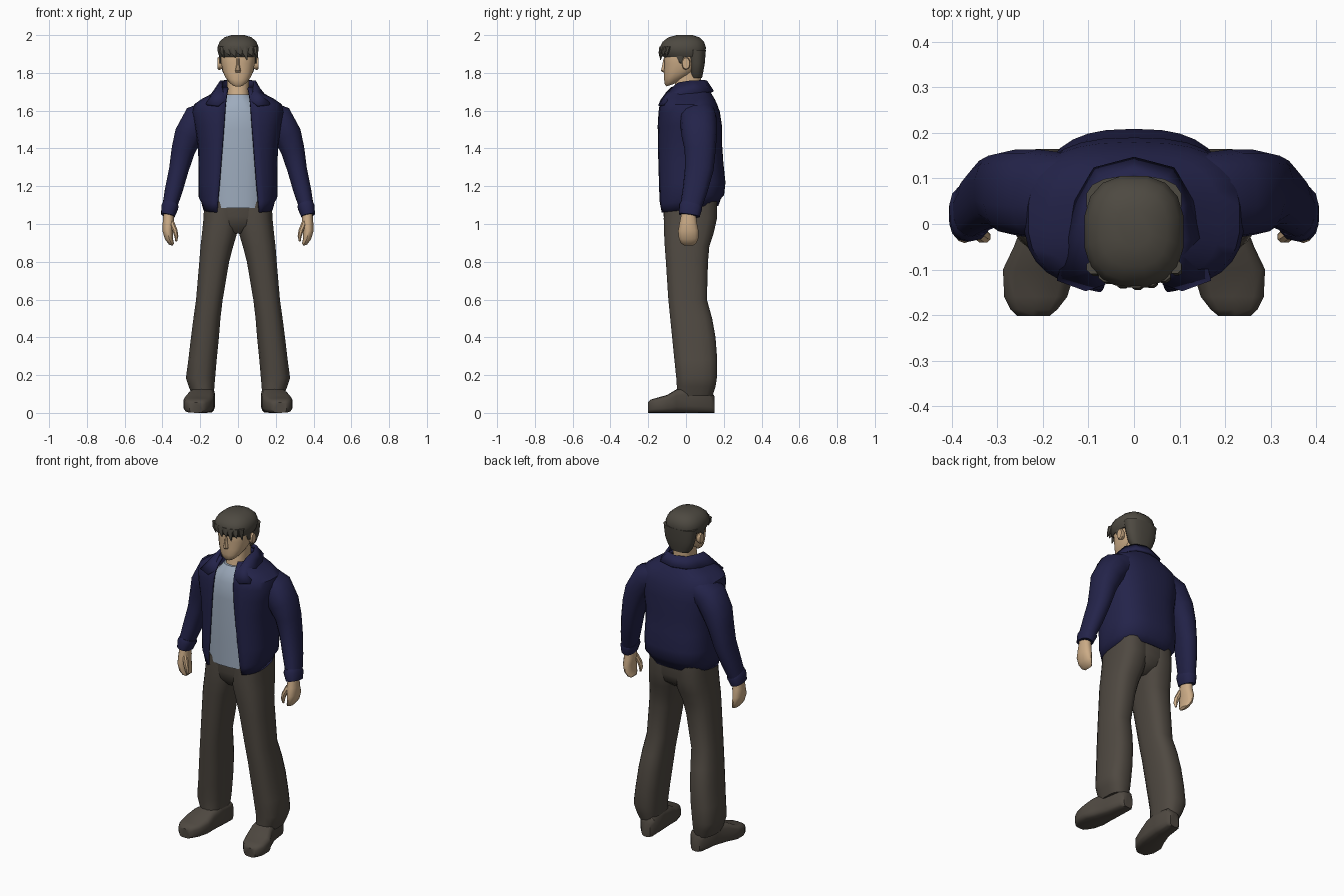
import bpy, bmesh, math
from mathutils import Vector


def material(name, rgb):
    m = bpy.data.materials.new(name)
    m.diffuse_color = (*rgb, 1)
    return m


NAVY = material("navy_cloth", (0.017, 0.017, 0.068))
BROWN = material("brown_cloth", (0.078, 0.066, 0.053))
HAIR = material("dark_hair", (0.075, 0.067, 0.053))
SKIN = material("skin", (0.60, 0.41, 0.24))
SHIRT = material("pale_blue_shirt", (0.34, 0.41, 0.51))


def power(v, p):
    return math.copysign(abs(v) ** p, v)


def oval(c, u, v, p=0.85, n=14):
    """Superellipse ring around c with half axes u and v."""
    c, u, v = Vector(c), Vector(u), Vector(v)
    angles = [2 * math.pi * (i + 0.5) / n for i in range(n)]
    return [c + u * power(math.cos(a), p) + v * power(math.sin(a), p) for a in angles]


def level(z, x0, x1, yf, yb, tilt=0, p=0.8, n=16):
    """Near-horizontal ring; tilt raises it towards the back."""
    ring = oval(((x0 + x1) / 2, (yf + yb) / 2, z), ((x1 - x0) / 2, 0, 0), (0, (yb - yf) / 2, 0), p, n)
    for q in ring:
        q.z += tilt * (q.y - yf)
    return ring


def arc(z, w, yf, yb, gap, tilt=0, p=0.75, n=28):
    """Horizontal ring left open at the front by half width gap."""
    a = math.acos((gap / w) ** (1 / p))
    pts = []
    for i in range(n + 1):
        t = -a + (math.pi + 2 * a) * i / n
        y = (yf + yb) / 2 + (yb - yf) / 2 * power(math.sin(t), p)
        pts.append(Vector((w * power(math.cos(t), p), y, z + tilt * (y - yf))))
    return pts


def tube(path, p=0.9, n=14):
    """Rings across a path of (centre, half width, half depth along y)."""
    cs = [Vector(q[0]) for q in path]
    rings = []
    for i, (c, ra, rb) in enumerate(path):
        t = (cs[min(i + 1, len(cs) - 1)] - cs[max(i - 1, 0)]).normalized()
        side = Vector((0, 1, 0)).cross(t).normalized()
        rings.append(oval(c, side * ra, t.cross(side) * rb, p, n))
    return rings


def loft(name, rings, mat, closed=True, mirror=False, thick=0, angle=40):
    bm = bmesh.new()
    for s in ((1, -1) if mirror else (1,)):
        rows = [[bm.verts.new((q[0] * s, q[1], q[2])) for q in r] for r in rings]
        n = len(rows[0])
        for a, b in zip(rows, rows[1:]):
            for j in range(n if closed else n - 1):
                k = (j + 1) % n
                bm.faces.new((a[j], a[k], b[k], b[j]))
        if closed:
            bm.faces.new(rows[0])
            bm.faces.new(rows[-1])
    bmesh.ops.recalc_face_normals(bm, faces=bm.faces)
    me = bpy.data.meshes.new(name)
    bm.to_mesh(me)
    bm.free()
    me.materials.append(mat)
    me.shade_smooth()
    me.set_sharp_from_angle(angle=math.radians(angle))
    ob = bpy.data.objects.new(name, me)
    bpy.context.collection.objects.link(ob)
    if thick:
        mod = ob.modifiers.new("thickness", "SOLIDIFY")
        mod.thickness, mod.offset = thick, 0
    return ob


def body(name, rows, mat, **kw):
    return loft(name, [level(z, -w, w, *rest) for z, w, *rest in rows], mat, **kw)


# Shoes, lofted from heel to toe: x, y, half width, height
shoe = [(.168, .15, .03, .09), (.170, .13, .048, .12), (.178, .03, .056, .14),
        (.195, -.05, .070, .125), (.208, -.10, .081, .095), (.216, -.16, .070, .078),
        (.220, -.188, .052, .07), (.221, -.202, .036, .055)]
loft("shoes", [oval((x, y, h / 2), (w, 0, 0), (0, 0, h / 2), 0.5) for x, y, w, h in shoe],
     BROWN, mirror=True)

# Trouser legs: z, inner x, outer x, front y, back y
legs = [(1.12, -.01, .180, -.115, .165), (1.03, -.01, .184, -.12, .166), (.95, .004, .192, -.118, .148),
        (.88, .025, .200, -.114, .125), (.80, .046, .206, -.108, .118), (.60, .080, .223, -.095, .112),
        (.50, .092, .237, -.085, .140), (.40, .100, .250, -.075, .158), (.28, .112, .264, -.063, .167),
        (.185, .120, .277, -.053, .165), (.14, .124, .262, -.05, .158), (.09, .128, .242, -.05, .142)]
loft("trouser_legs", [level(z, a, b, f, k, 0, .75) for z, a, b, f, k in legs], BROWN, mirror=True, angle=35)
body("trouser_seat", [(1.12, .178, -.12, .165), (1.04, .176, -.12, .165), (.99, .12, -.112, .15),
                      (.95, .03, -.08, .10)], BROWN)

# Shirt
body("shirt", [(1.085, .165, -.130, .15, .02), (1.25, .175, -.132, .165), (1.50, .18, -.132, .16),
               (1.60, .15, -.128, .14), (1.65, .095, -.108, .11), (1.685, .066, -.085, .09)], SHIRT)

# Open jacket: z, half width, front, back, half opening, tilt
jacket = [(1.06, .178, -.142, .165, .112, .12), (1.105, .190, -.147, .180, .108, .10),
          (1.125, .202, -.147, .196, .106, .09), (1.22, .204, -.147, .203, .097, 0),
          (1.32, .203, -.148, .192, .089, 0), (1.42, .207, -.148, .185, .081, 0),
          (1.52, .225, -.147, .184, .073, 0), (1.59, .236, -.142, .174, .068, 0),
          (1.63, .228, -.136, .160, .065, 0), (1.66, .185, -.126, .146, .062, 0),
          (1.69, .125, -.110, .128, .058, 0), (1.72, .090, -.085, .110, .052, 0)]
loft("jacket_body", [arc(*r) for r in jacket], NAVY, closed=False, thick=.012)

# Collar: neck edge and folded outer edge, mirrored round the back
half = [((.062, -.128, 1.655), (.105, -.142, 1.625)), ((.078, -.095, 1.70), (.167, -.120, 1.632)),
        ((.087, -.04, 1.745), (.140, -.03, 1.68)), ((.088, .03, 1.757), (.125, .05, 1.69)),
        ((.060, .085, 1.757), (.085, .12, 1.70)), ((0, .105, 1.757), (0, .142, 1.70))]
other = [tuple((-x, y, z) for x, y, z in pair) for pair in half[-2::-1]]
loft("collar", half + other, NAVY, closed=False, thick=.014)

# Sleeves and cuffs
loft("sleeves", tube([((.14, .065, 1.585), .075, .09), ((.213, .066, 1.552), .085, .098),
                      ((.262, .070, 1.47), .077, .094), ((.290, .075, 1.39), .064, .082),
                      ((.313, .070, 1.29), .053, .076), ((.340, .048, 1.18), .048, .066),
                      ((.360, .028, 1.10), .040, .058)], .85), NAVY, mirror=True)
loft("cuffs", tube([((.357, .028, 1.105), .042, .058), ((.361, .024, 1.09), .046, .063),
                    ((.371, .017, 1.045), .037, .056)], .8), NAVY, mirror=True)

# Hands
loft("hands", tube([((.368, .015, 1.07), .026, .036), ((.368, .012, 1.01), .031, .045),
                    ((.372, .012, .965), .029, .054), ((.366, .014, .925), .022, .052),
                    ((.354, .014, .90), .015, .042), ((.343, .014, .89), .007, .028)]), SKIN, mirror=True)
loft("thumbs", tube([((.352, -.012, 1.01), .015, .016), ((.333, -.026, .965), .014, .016),
                     ((.326, -.028, .935), .011, .013), ((.327, -.026, .908), .005, .006)], n=8),
     SKIN, mirror=True)

# Neck and head
body("neck", [(1.64, .062, -.082, .08), (1.72, .058, -.062, .08), (1.82, .06, -.05, .08)], SKIN)
body("head", [(1.728, .030, -.104, -.03, .35), (1.738, .050, -.113, .0, .35), (1.765, .068, -.117, .03, .2),
              (1.80, .081, -.117, .055, .1), (1.85, .090, -.116, .07), (1.90, .094, -.118, .08),
              (1.95, .085, -.10, .08)], SKIN)
loft("nose", [oval((0, y, z), (w, 0, 0), (0, d, 0), 1, 8) for z, y, w, d in
              ((1.875, -.112, .008, .008), (1.84, -.114, .010, .013), (1.812, -.115, .016, .019),
               (1.802, -.112, .013, .010))], SKIN)
loft("ears", [oval((x, .0, 1.85), (0, r * .65, 0), (0, 0, r), 1, 10) for x, r in
              ((.08, .026), (.100, .035), (.108, .030))], SKIN, mirror=True)

# Hair: crown, back of the head, sideburns and fringe locks
body("hair_crown", [(1.885, .098, -.120, .10), (1.905, .108, -.134, .105), (1.935, .111, -.141, .107),
                    (1.965, .099, -.125, .097), (1.988, .074, -.095, .072), (2.0, .035, -.05, .035)],
     HAIR, angle=50)
body("hair_back", [(1.772, .058, .025, .085), (1.80, .080, .018, .091), (1.85, .097, .014, .10),
                   (1.92, .106, 0, .106)], HAIR)
loft("sideburns", [oval((.086, -.035 + d, z), (.014, 0, 0), (0, w, 0), 1, 8) for z, w, d in
                   ((1.91, .04, 0), (1.88, .02, .005), (1.85, .008, .01))], HAIR, mirror=True)
locks = [(-.088, 1.880, .018), (-.058, 1.892, .022), (-.028, 1.880, .02), (.004, 1.890, .02),
         (.034, 1.868, .02), (.062, 1.888, .02), (.090, 1.878, .016)]
for i, (x, tip, w) in enumerate(locks):
    y = -.126 + 4 * x * x
    loft(f"fringe_lock_{i + 1}", [oval((x, y, 1.94), (w, 0, 0), (0, .016, 0), 1, 8),
                                  oval((x + .004, y - .008, 1.908), (w * .8, 0, 0), (0, .012, 0), 1, 8),
                                  oval((x + .014, y - .014, tip), (.002, 0, 0), (0, .002, 0), 1, 8)], HAIR)
